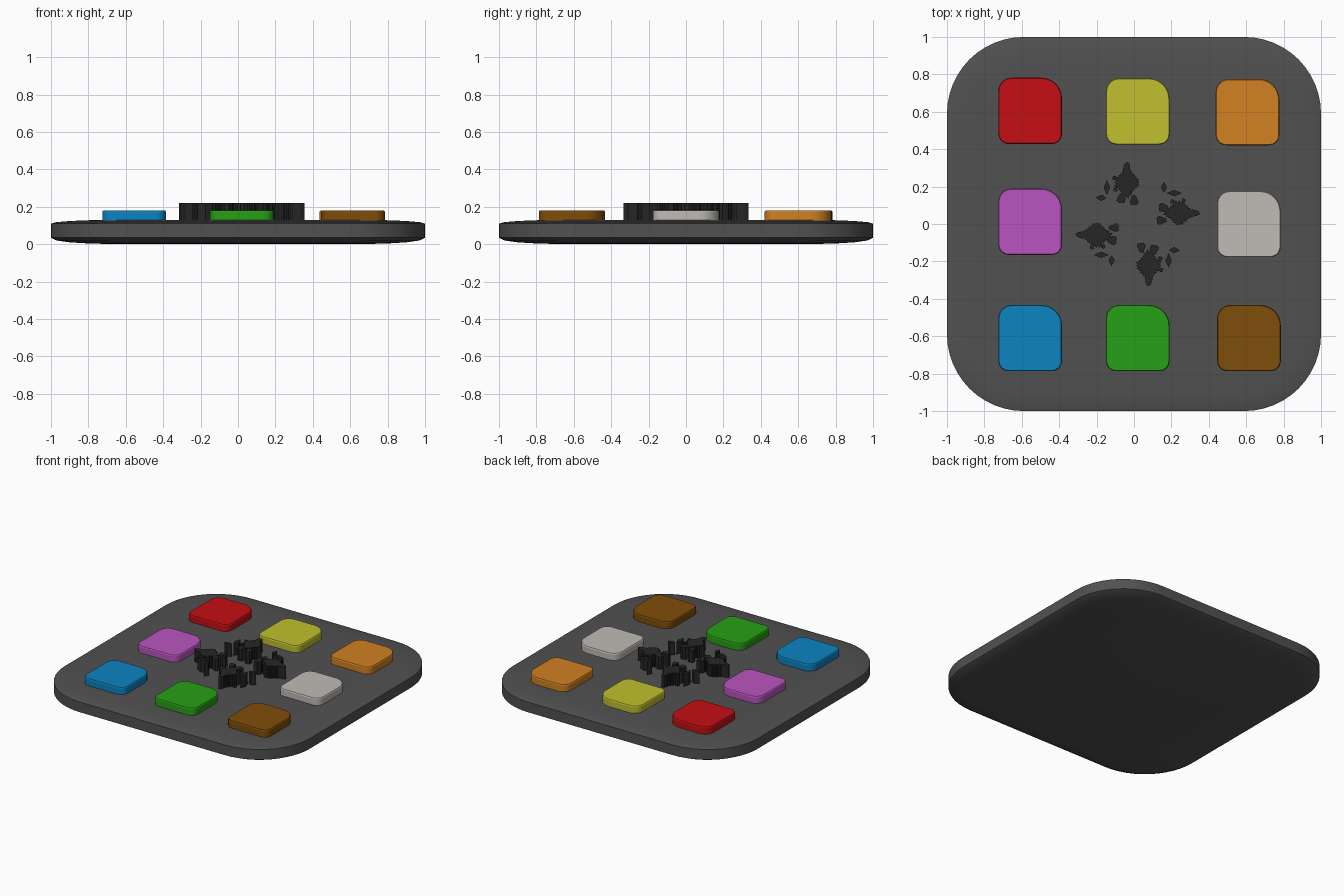
import bpy, bmesh, math, random

if "Cube" in bpy.data.objects:
    bpy.data.objects.remove(bpy.data.objects["Cube"])

random.seed(4)


def srgb(r, g, b):
    return tuple((v / 255) ** 2.2 for v in (r, g, b)) + (1,)


def finish(bm, name, color, angle=30):
    bmesh.ops.recalc_face_normals(bm, faces=bm.faces)
    me = bpy.data.meshes.new(name)
    bm.to_mesh(me)
    bm.free()
    ob = bpy.data.objects.new(name, me)
    bpy.context.collection.objects.link(ob)
    mat = bpy.data.materials.new(name + "_colour")
    mat.diffuse_color = srgb(*color)
    mat.use_nodes = True
    mat.node_tree.nodes["Principled BSDF"].inputs["Base Color"].default_value = mat.diffuse_color
    me.materials.append(mat)
    bpy.context.view_layer.objects.active = ob
    ob.select_set(True)
    bpy.ops.object.shade_smooth_by_angle(angle=math.radians(angle))
    ob.select_set(False)
    return ob


def rounded_rect(hx, hy, radii, seg=12):
    """Outline from the top right corner, counter-clockwise."""
    pts = []
    for i, (sx, sy) in enumerate([(1, 1), (-1, 1), (-1, -1), (1, -1)]):
        r = radii[i]
        for k in range(seg + 1):
            a = math.pi / 2 * (i + k / seg)
            pts.append((sx * (hx - r) + r * math.cos(a), sy * (hy - r) + r * math.sin(a)))
    return pts


def loft(bm, rings):
    """Skin a stack of (outline, z) rings and cap both ends."""
    loops = [[bm.verts.new((x, y, z)) for x, y in pts] for pts, z in rings]
    n = len(loops[0])
    for a, b in zip(loops, loops[1:]):
        for i in range(n):
            j = (i + 1) % n
            bm.faces.new((a[i], a[j], b[j], b[i]))
    bm.faces.new(loops[0][::-1])
    bm.faces.new(loops[-1])


# Base plate: softly domed above and below, upright rim
bm = bmesh.new()
profile = [(0.36, 0.0), (0.2, 0.004), (0.1, 0.01), (0.03, 0.02), (0, 0.035),
           (0, 0.11), (0.03, 0.118), (0.1, 0.124), (0.2, 0.128), (0.36, 0.13)]
loft(bm, [(rounded_rect(1 - d, 1 - d, [0.41 - d] * 4), z) for d, z in profile])
finish(bm, "base_plate", (82, 82, 82))

# Eight coloured keys, each with one rounder corner
keys = [
    ("red", -0.555, 0.605, (195, 22, 26)), ("yellow", 0.02, 0.602, (190, 190, 50)),
    ("orange", 0.607, 0.598, (208, 128, 38)), ("purple", -0.555, 0.012, (184, 86, 190)),
    ("white", 0.614, 0.0, (190, 186, 180)), ("blue", -0.555, -0.61, (20, 130, 192)),
    ("green", 0.02, -0.61, (44, 158, 28)), ("brown", 0.615, -0.61, (126, 78, 18)),
]
for name, x, y, color in keys:
    bm = bmesh.new()
    rings = []
    for d, z in [(0, 0.11), (0, 0.174), (0.004, 0.18)]:
        pts = rounded_rect(0.17 - d, 0.177 - d, [0.11 - d, 0.07 - d, 0.055 - d, 0.055 - d], 8)
        rings.append(([(px + x, py + y) for px, py in pts], z))
    loft(bm, rings)
    finish(bm, name + "_key", color)


# Centre ornament: ragged raised islands repeated in four quarter turns
def island(cx, cy, rx, ry, teeth, lobes):
    pts = []
    for i in range(teeth * 2):
        a = math.pi * i / teeth
        r = (0.88 if i % 2 else 1.0) * random.uniform(0.9, 1.04)
        r *= 1 + 0.16 * math.cos(lobes * (a - math.pi / 2))
        pts.append((cx + rx * r * math.cos(a), cy + ry * r * math.sin(a)))
    return pts


islands = [
    island(-0.058, 0.222, 0.062, 0.078, 30, 4),
    island(-0.058, 0.300, 0.022, 0.030, 9, 2),
    island(-0.088, 0.135, 0.025, 0.028, 9, 3),
    island(-0.020, 0.125, 0.024, 0.030, 9, 3),
    island(-0.165, 0.195, 0.016, 0.034, 8, 4),
    island(-0.195, 0.140, 0.026, 0.015, 8, 4),
    island(-0.120, 0.185, 0.013, 0.013, 6, 3),
    island(-0.125, 0.245, 0.012, 0.012, 6, 3),
]
bm = bmesh.new()
for q in range(4):
    c, s = math.cos(q * math.pi / 2), math.sin(q * math.pi / 2)
    for pts in islands:
        turned = [(0.02 + c * x - s * y, s * x + c * y) for x, y in pts]
        loft(bm, [(turned, 0.12), (turned, 0.22)])
finish(bm, "centre_ornament", (42, 42, 42), 20)
